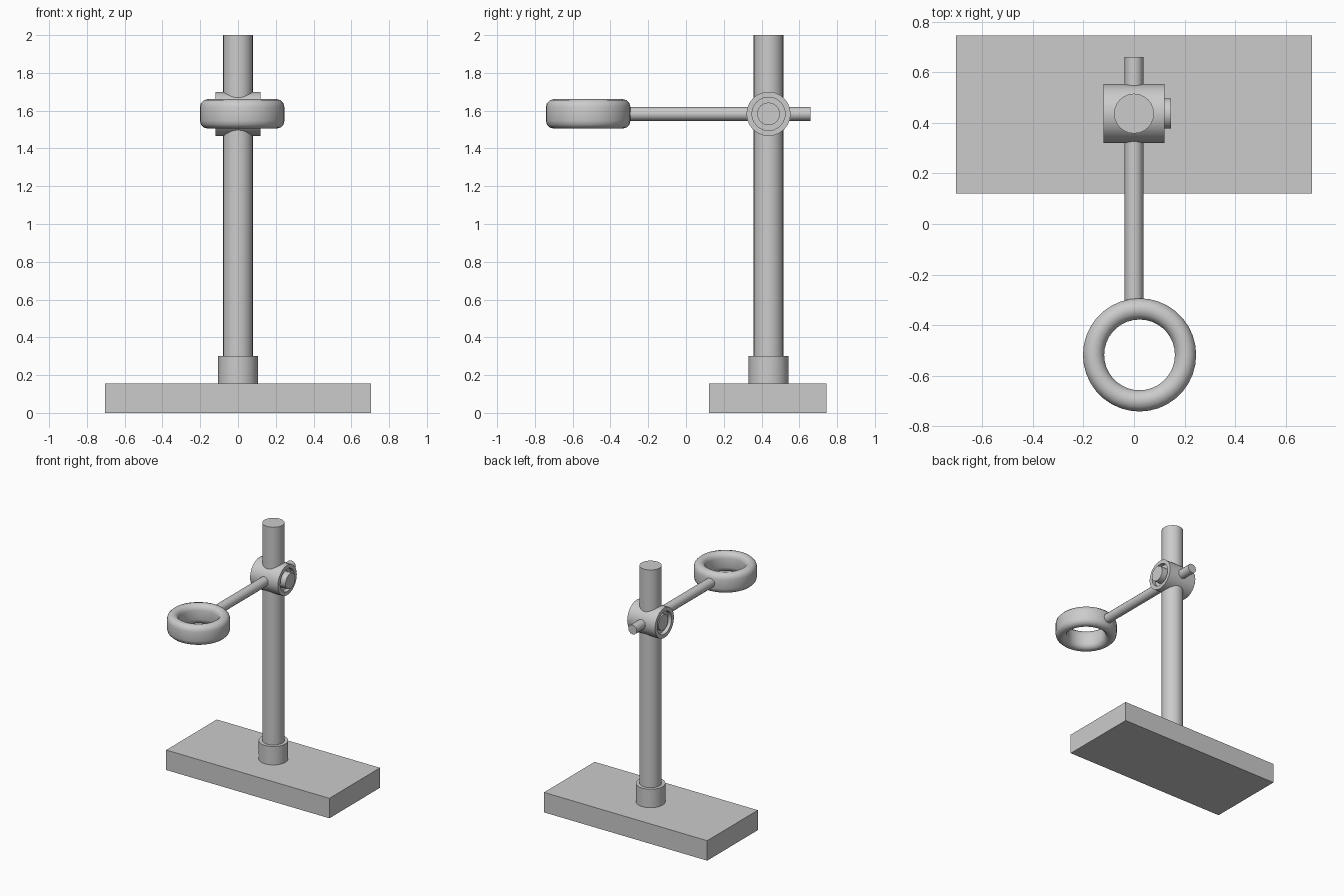
import bpy, bmesh, math
from mathutils import Matrix, Vector

cube = bpy.data.objects.get("Cube")
if cube:
    bpy.data.objects.remove(cube, do_unlink=True)

# Single painted metal colour
grey = bpy.data.materials.new("light_grey")
grey.use_nodes = True
GREY = (0.6, 0.6, 0.6, 1)
grey.diffuse_color = GREY
grey.node_tree.nodes["Principled BSDF"].inputs["Base Color"].default_value = GREY

AXES = {
    "X": Matrix.Rotation(math.pi / 2, 4, "Y"),
    "Y": Matrix.Rotation(-math.pi / 2, 4, "X"),
    "Z": Matrix.Identity(4),
}


def finish(name, bm, smooth=True):
    bmesh.ops.recalc_face_normals(bm, faces=bm.faces)
    mesh = bpy.data.meshes.new(name)
    bm.to_mesh(mesh)
    bm.free()
    mesh.materials.append(grey)
    obj = bpy.data.objects.new(name, mesh)
    bpy.context.collection.objects.link(obj)
    if smooth:
        bpy.ops.object.select_all(action="DESELECT")
        obj.select_set(True)
        bpy.context.view_layer.objects.active = obj
        bpy.ops.object.shade_smooth_by_angle(angle=math.radians(35))
    return obj


def lathe(name, profile, centre, axis="Z", sides=24, closed=False):
    """Turn (radius, height) points around an axis; open profiles get flat caps."""
    bm = bmesh.new()
    rings = []
    for r, h in profile:
        rings.append([bm.verts.new((r * math.cos(a), r * math.sin(a), h))
                      for a in (math.tau * i / sides for i in range(sides))])
    pairs = list(zip(rings, rings[1:]))
    if closed:
        pairs.append((rings[-1], rings[0]))
    else:
        bm.faces.new(rings[0])
        bm.faces.new(rings[-1])
    for low, high in pairs:
        for i in range(sides):
            j = (i + 1) % sides
            bm.faces.new((low[i], low[j], high[j], high[i]))
    bm.transform(Matrix.Translation(Vector(centre)) @ AXES[axis])
    return finish(name, bm)


def rod(name, radius, start, end, centre, axis="Z", sides=24):
    return lathe(name, [(radius, start), (radius, end)], centre, axis, sides)


POST_Y, ARM_Z = 0.437, 1.583

# Base slab
bm = bmesh.new()
bmesh.ops.create_cube(bm, size=1)
bm.transform(Matrix.Translation((0, 0.433, 0.078)) @ Matrix.Diagonal((1.41, 0.624, 0.156, 1)))
finish("base", bm, smooth=False)

# Upright post and its socket
rod("post", 0.079, 0.15, 2.0, (0, POST_Y, 0))
rod("post_socket", 0.105, 0.15, 0.30, (0, POST_Y, 0))

# Clamp body with a recess in each end, and the bolt through it
half, outer, inner, depth = 0.12, 0.117, 0.088, 0.03
lathe("clamp", [(inner, depth - half), (inner, -half), (outer, -half),
                (outer, half), (inner, half), (inner, half - depth)],
      (0, POST_Y, ARM_Z), "X")
rod("clamp_bolt", 0.06, -0.11, 0.147, (0, POST_Y, ARM_Z), "X")

# Horizontal arm
rod("arm", 0.037, -0.32, 0.66, (0, 0, ARM_Z), "Y", sides=12)

# Ring holder with a rounded upright section
mid, cap, straight, steps = 0.182, 0.042, 0.036, 6
section = []
for side in (1, -1):
    for k in range(steps + 1):
        a = math.pi * k / steps
        section.append((mid + side * cap * math.cos(a), side * (straight + cap * math.sin(a))))
lathe("ring_holder", section, (0.022, -0.518, ARM_Z), sides=36, closed=True)
